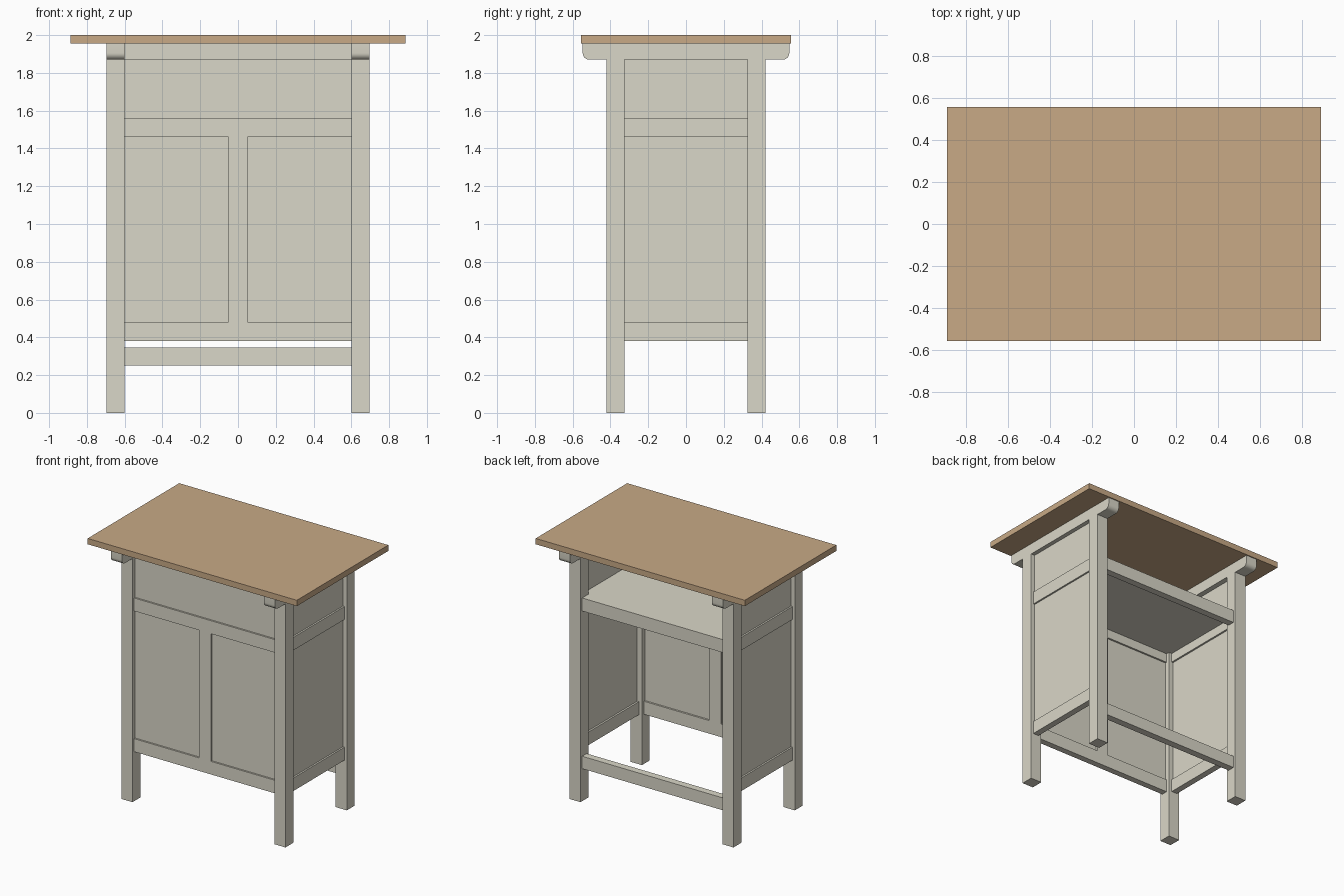
import bpy, bmesh, math

if "Cube" in bpy.data.objects:
    bpy.data.objects.remove(bpy.data.objects["Cube"])


def colour(name, rgb):
    m = bpy.data.materials.new(name)
    m.diffuse_color = (*rgb, 1)
    m.use_nodes = True
    m.node_tree.nodes["Principled BSDF"].inputs["Base Color"].default_value = m.diffuse_color
    return m


wood = colour("warm_wood", (0.58, 0.40, 0.24))
paint = colour("cream_paint", (0.70, 0.68, 0.58))


def add_mesh(name, bm, mat):
    bmesh.ops.recalc_face_normals(bm, faces=bm.faces)
    me = bpy.data.meshes.new(name)
    bm.to_mesh(me)
    bm.free()
    me.materials.append(mat)
    ob = bpy.data.objects.new(name, me)
    bpy.context.collection.objects.link(ob)
    return ob


def box(name, x, y, z, mat=paint):
    """Box given by its (min, max) range on each axis."""
    bm = bmesh.new()
    bmesh.ops.create_cube(bm, size=1)
    for v in bm.verts:
        for i, r in enumerate((x, y, z)):
            v.co[i] = r[0] if v.co[i] < 0 else r[1]
    return add_mesh(name, bm, mat)


def span(s, a, b):
    return tuple(sorted((s * a, s * b)))


# Table top
box("table_top", (-0.888, 0.888), (-0.555, 0.555), (1.955, 2.0), wood)


# Bearer with rounded lower ends, drawn as a side profile and extruded
def bearer(name, x):
    half, low, high, r = 0.547, 1.87, 1.955, 0.035
    right = [(half, high)]
    for i in range(7):
        a = math.radians(-90 * i / 6)
        right.append((half - r + r * math.cos(a), low + r + r * math.sin(a)))
    pts = right + [(-y, z) for y, z in reversed(right)]
    bm = bmesh.new()
    f = bm.faces.new([bm.verts.new((x[0], y, z)) for y, z in pts])
    ext = bmesh.ops.extrude_face_region(bm, geom=[f])
    bmesh.ops.translate(bm, vec=(x[1] - x[0], 0, 0),
                        verts=[v for v in ext["geom"] if isinstance(v, bmesh.types.BMVert)])
    ob = add_mesh(name, bm, paint)
    bpy.ops.object.select_all(action='DESELECT')
    ob.select_set(True)
    bpy.context.view_layer.objects.active = ob
    bpy.ops.object.shade_smooth_by_angle(angle=math.radians(30))


for s, side in ((-1, "left"), (1, "right")):
    bearer(side + "_bearer", span(s, 0.602, 0.697))
    # Legs
    for t, end in ((-1, "front"), (1, "back")):
        box(f"{end}_{side}_leg", span(s, 0.602, 0.697), span(t, 0.325, 0.42), (0, 1.87))
    # Side rails and recessed side panel
    for z, level in ((0.38, "lower"), (1.46, "upper")):
        box(f"{side}_{level}_rail", span(s, 0.628, 0.677), (-0.325, 0.325), (z, z + 0.1))
    box(f"{side}_panel", span(s, 0.642, 0.664), (-0.34, 0.34), (0.39, 1.88))
    # Front recessed door panels
    box(f"front_{side}_panel", span(s, 0.04, 0.61), (-0.387, -0.365), (0.47, 1.47))

# Front rails, centre stile and upper panel
for name, z in (("front_lower_rail", (0.38, 0.48)), ("front_upper_rail", (1.46, 1.56)),
                ("front_top_rail", (1.87, 1.955))):
    box(name, (-0.602, 0.602), (-0.40, -0.351), z)
box("front_stile", (-0.05, 0.05), (-0.40, -0.351), (0.48, 1.46))
box("front_upper_panel", (-0.61, 0.61), (-0.387, -0.365), (1.55, 1.88))

# Back rails
for name, z in (("back_stretcher", (0.25, 0.345)), ("back_shelf_rail", (1.46, 1.56))):
    box(name, (-0.602, 0.602), (0.345, 0.40), z)

# Shelf
box("shelf", (-0.628, 0.628), (-0.351, 0.345), (1.53, 1.56))
